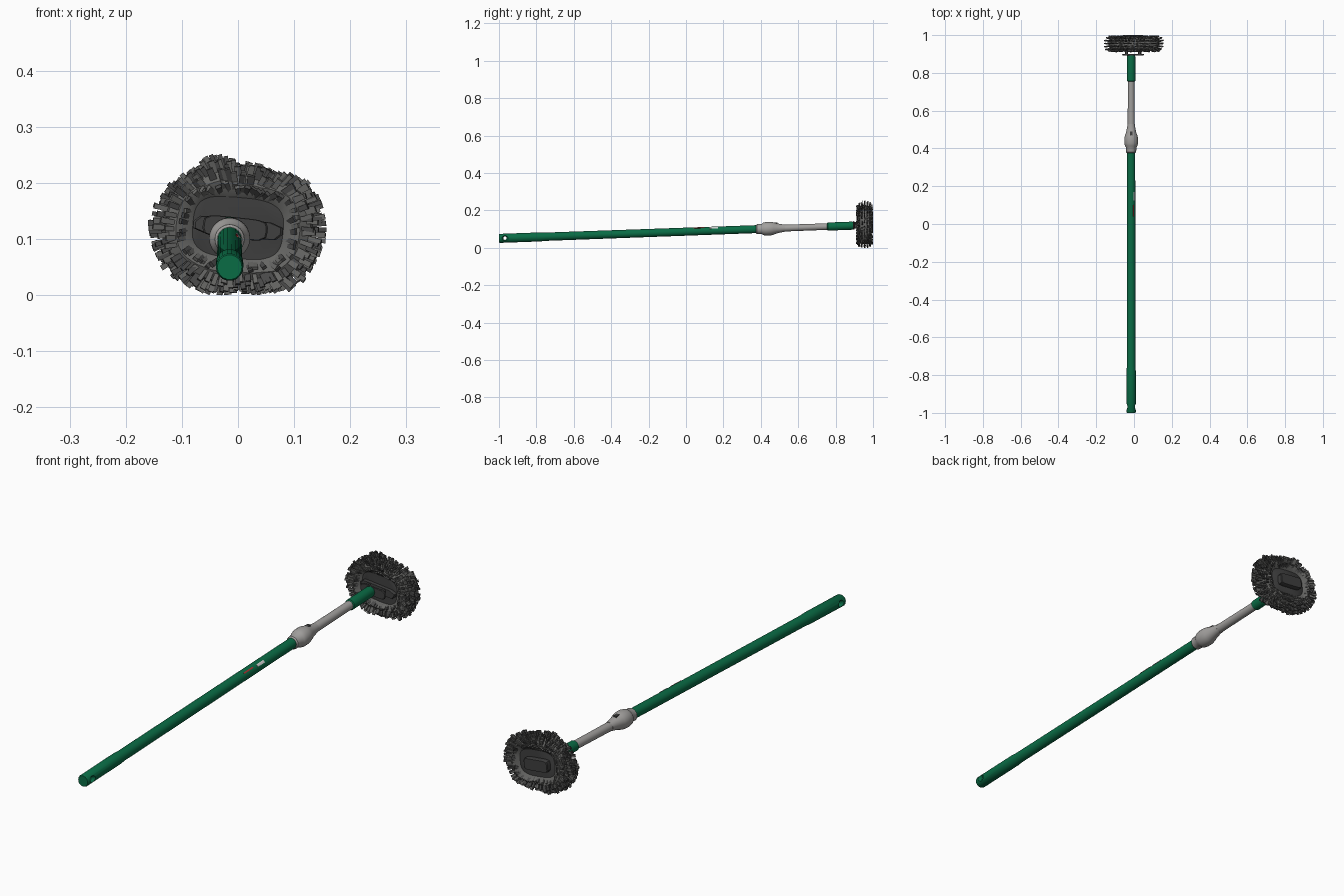
import bpy, bmesh, math, random
from mathutils import Vector

if "Cube" in bpy.data.objects:
    bpy.data.objects.remove(bpy.data.objects["Cube"])
random.seed(4)

def mat(name, c):
    m = bpy.data.materials.new(name)
    m.diffuse_color = (*c, 1)
    m.use_nodes = True
    m.node_tree.nodes["Principled BSDF"].inputs["Base Color"].default_value = m.diffuse_color
    return m

GREEN = mat("green", (0.003, 0.15, 0.06))
STEEL = mat("light_grey", (0.36, 0.35, 0.34))
PLASTIC = mat("dark_grey", (0.05, 0.05, 0.05))
FIBRE = mat("mid_grey", (0.13, 0.13, 0.125))
FIBRE_DARK = mat("charcoal_fibre", (0.065, 0.065, 0.065))
RED = mat("red", (0.4, 0.03, 0.03))
WHITE = mat("white", (0.65, 0.65, 0.65))

PX = -0.015                              # pole centre in x
def pole_z(y):                           # the pole rises gently to the head
    return 0.05 + 0.036 * (y + 1)

def finish(bm, name, mats, smooth=False):
    bmesh.ops.recalc_face_normals(bm, faces=bm.faces)
    me = bpy.data.meshes.new(name)
    bm.to_mesh(me)
    bm.free()
    for m in mats:
        me.materials.append(m)
    ob = bpy.data.objects.new(name, me)
    bpy.context.collection.objects.link(ob)
    if smooth:
        bpy.ops.object.select_all(action='DESELECT')
        ob.select_set(True)
        bpy.context.view_layer.objects.active = ob
        bpy.ops.object.shade_smooth_by_angle(angle=math.radians(35))
    return ob

def loft(rings, name, m, smooth=True, caps=True, closed=False):
    bm = bmesh.new()
    vs = [[bm.verts.new(p) for p in r] for r in rings]
    pairs = list(zip(vs, vs[1:])) + ([(vs[-1], vs[0])] if closed else [])
    for a, b in pairs:
        for i in range(len(a)):
            j = (i + 1) % len(a)
            bm.faces.new((a[i], a[j], b[j], b[i]))
    if caps and not closed:
        bm.faces.new(vs[0])
        bm.faces.new(vs[-1])
    return finish(bm, name, [m], smooth)

def pole_part(profile, name, m, n=18):
    rings = [[(PX + r * math.cos(2 * math.pi * i / n), y,
               pole_z(y) + r * math.sin(2 * math.pi * i / n)) for i in range(n)]
             for y, r in profile]
    return loft(rings, name, m)

# ---- pole ----
handle = pole_part([(-1, .022), (-.995, .0245), (-.78, .0245), (-.75, .0225),
                    (.36, .0215), (.385, .0215)], "handle", GREEN)
pole_part([(.375, .022), (.38, .0265), (.405, .0275), (.413, .033), (.428, .0365),
           (.452, .0365), (.468, .033), (.485, .027), (.515, .021), (.53, .019)],
          "locking_collar", STEEL, 24)
pole_part([(.5, .0185), (.77, .0175)], "inner_tube", STEEL)
pole_part([(.755, .018), (.758, .022), (.885, .022), (.897, .02)], "head_socket", GREEN)

# hanging hole, countersunk from both sides
hole = loft([[(PX + x, -.968 + r * math.cos(k * math.pi / 8),
               pole_z(-.968) + r * math.sin(k * math.pi / 8)) for k in range(16)]
             for x, r in ((-.03, .02), (-.011, .009), (.011, .009), (.03, .02))],
            "hole_cutter", GREEN, smooth=False)
hole.hide_render = True
hole.hide_set(True)
b = handle.modifiers.new("hanging_hole", 'BOOLEAN')
b.object, b.operation, b.solver = hole, 'DIFFERENCE', 'EXACT'

# small coloured patches wrapped on the handle
def patch(name, y0, y1, a0, a1, m):
    rings = []
    for y in (y0, y1):
        arc = [(a0 + (a1 - a0) * k / 4, .0232) for k in range(5)]
        arc += [(a, .0205) for a, _ in reversed(arc)]
        rings.append([(PX + r * math.cos(math.radians(a)), y,
                       pole_z(y) + r * math.sin(math.radians(a))) for a, r in arc])
    loft(rings, name, m, smooth=False)

patch("red_patch", .04, .10, 46, 60, RED)
patch("white_patch", .125, .17, 30, 58, WHITE)

# ---- head ----
HC = Vector((0, .955, .12))              # head centre
TILT = math.radians(-6)
TIPS = [(0, .16), (30, .155), (45, .138), (60, .12), (90, .12), (110, .14), (130, .134),
        (150, .15), (180, .16), (205, .155), (230, .138), (240, .134), (270, .116),
        (300, .132), (312, .15), (335, .155), (360, .16)]

def tip_r(deg):
    deg %= 360
    for (a, r), (c, s) in zip(TIPS, TIPS[1:]):
        if deg <= c:
            return r + (s - r) * (deg - a) / (c - a)

def plate_r(deg, a=.084, bz=.057, e=3.2):
    t = math.radians(deg) - TILT
    return (abs(math.cos(t) / a) ** e + abs(math.sin(t) / bz) ** e) ** (-1 / e)

def head_pt(deg, u, dy):                 # u: 0 at the plate rim, 1 at the fibre tips
    t = math.radians(deg)
    r = plate_r(deg) * (1 - u) + tip_r(deg) * u
    return Vector((HC.x + r * math.cos(t), HC.y + dy, max(0, HC.z + r * math.sin(t))))

# soft ring carrying the fibres
section = [(-.1, -.02), (.1, -.031), (.35, -.036), (.6, -.026), (.7, 0),
           (.6, .026), (.35, .036), (.1, .031), (-.1, .02)]
loft([[head_pt(d, u, y) for d in range(0, 360, 6)] for u, y in section],
     "fibre_ring", FIBRE, closed=True)

# flat fibre tufts in fanned rows: (start u, start y, end u, end y, count)
rows = [(.25, 0, .98, 0, 74), (.3, -.01, .96, -.016, 70), (.3, .01, .96, .016, 70),
        (.25, -.02, .88, -.03, 66), (.25, .02, .88, .03, 66),
        (.15, -.025, .70, -.040, 62), (.15, .025, .70, .040, 62),
        (.02, -.02, .30, -.042, 56), (.02, .02, .30, .041, 56)]
bm = bmesh.new()
for u0, y0, u1, y1, n in rows:
    for i in range(n):
        d = 360 * (i + random.uniform(-.3, .3)) / n
        p = head_pt(d, u0, y0)
        q = head_pt(d + random.uniform(-4, 4), u1 + random.uniform(-.1, .04),
                    y1 + random.uniform(-.003, .003))
        ax = (q - p).normalized()
        side = ax.cross(Vector((0, 1, 0))).normalized()
        up = side.cross(ax)
        w = random.uniform(.0035, .005)
        h = random.uniform(.002, .0035)
        ends = [[bm.verts.new(c + side * (w * k * sx) + up * (h * sy))
                 for sx, sy in ((-1, -1), (1, -1), (1, 1), (-1, 1))]
                for c, k in ((p, .8), (q, 1.1))]
        faces = [bm.faces.new(ends[1])]
        for k in range(4):
            j = (k + 1) % 4
            faces.append(bm.faces.new((ends[0][k], ends[0][j], ends[1][j], ends[1][k])))
        shade = random.randrange(2)
        for f in faces:
            f.material_index = shade
for v in bm.verts:
    v.co.z = max(0, v.co.z)
    v.co.y = min(.999, v.co.y)
finish(bm, "fibre_tufts", [FIBRE, FIBRE_DARK])

# rounded plates, tilted with the head
def plate(name, cx, cz, a, bz, y0, y1, e, m=PLASTIC, n=40):
    rings = []
    for y, s in ((y0, .95), (y0 + .003, 1), (y1 - .003, 1), (y1, .95)):
        rings.append([(cx + s * plate_r(d, a, bz, e) * math.cos(math.radians(d)), y,
                       cz + s * plate_r(d, a, bz, e) * math.sin(math.radians(d)))
                      for d in [360 * k / n for k in range(n)]])
    loft(rings, name, m)

plate("base_plate", 0, .12, .088, .061, .932, .978, 3.2)
plate("front_rib", 0, .12, .08, .016, .918, .935, 6)
plate("mount_plate", -.005, .12, .058, .019, .893, .900, 5)
for x in (-.04, .03):
    plate("mount_post", x, .12 - x * .1, .008, .013, .897, .922, 4, n=16)
plate("back_block", -.005, .12, .055, .024, .975, 1.0, 7)

# release button on the collar
bm = bmesh.new()
bmesh.ops.create_cube(bm, size=1)
for v in bm.verts:
    v.co = Vector((PX + v.co.x * .014, .475 + v.co.y * .03,
                   pole_z(.475) + .027 + v.co.z * .01))
finish(bm, "release_button", [PLASTIC])
